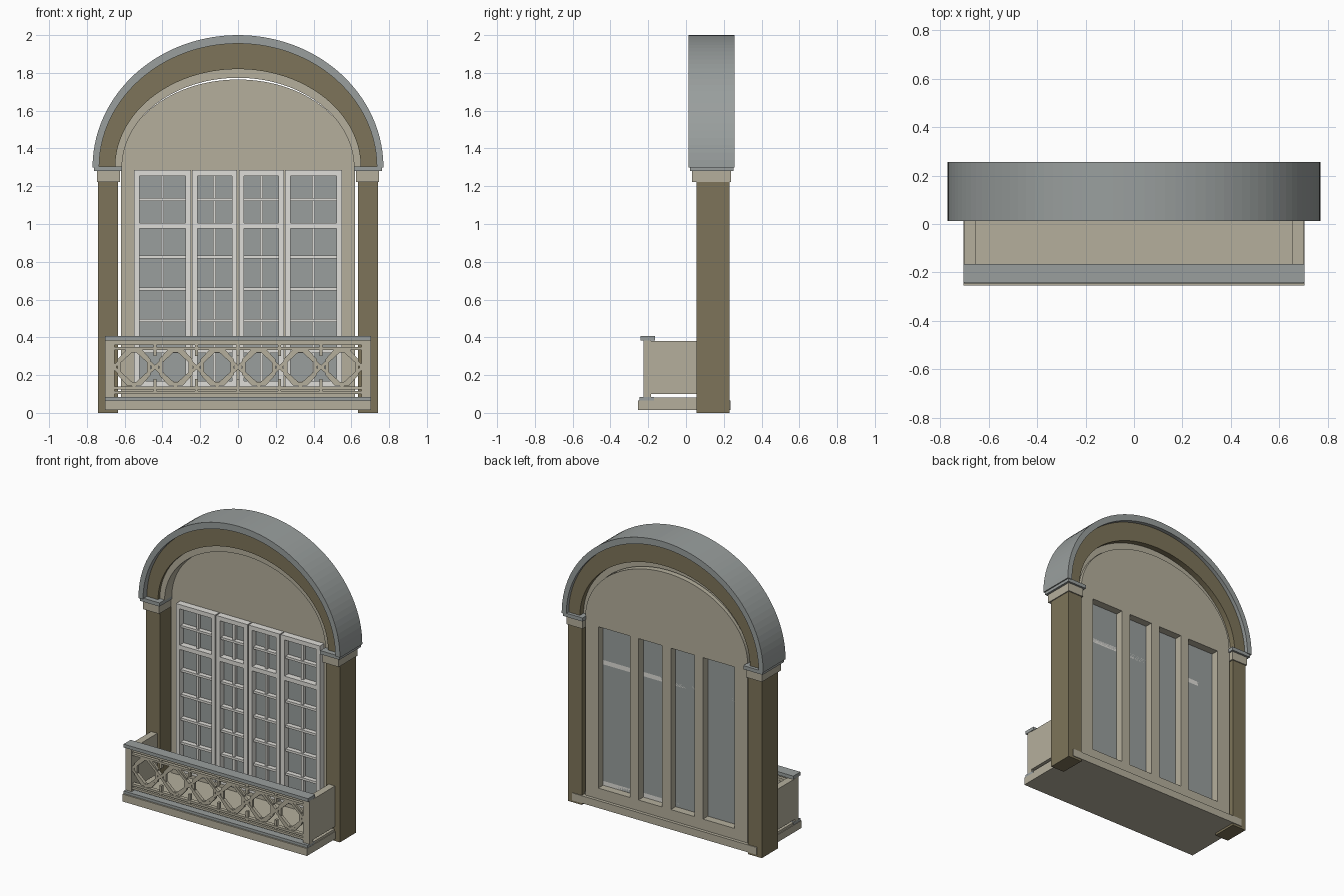
import bpy
import math

cube = bpy.data.objects.get("Cube")
if cube:
    bpy.data.objects.remove(cube, do_unlink=True)


def material(name, rgb):
    m = bpy.data.materials.new(name)
    m.use_nodes = True
    m.diffuse_color = (*rgb, 1)
    m.node_tree.nodes["Principled BSDF"].inputs["Base Color"].default_value = (*rgb, 1)
    return m


CREAM = material("cream stone", (0.46, 0.43, 0.335))
GREY = material("slate grey", (0.32, 0.345, 0.34))
BROWN = material("brown stone", (0.207, 0.175, 0.10))
WHITE = material("painted wood", (0.74, 0.73, 0.69))


def plate(name, loops, y0, y1, mat):
    """Extrude closed x-z outlines along y; inner outlines become holes."""
    cu = bpy.data.curves.new(name, "CURVE")
    cu.dimensions = "2D"
    cu.fill_mode = "BOTH"
    cu.extrude = (y1 - y0) / 2
    for loop in loops:
        sp = cu.splines.new("POLY")
        sp.points.add(len(loop) - 1)
        for p, (x, z) in zip(sp.points, loop):
            p.co = (x, z, 0, 1)
        sp.use_cyclic_u = True
    ob = bpy.data.objects.new(name, cu)
    bpy.context.collection.objects.link(ob)
    ob.rotation_euler.x = math.pi / 2
    ob.location.y = (y0 + y1) / 2
    bpy.ops.object.select_all(action="DESELECT")
    ob.select_set(True)
    bpy.context.view_layer.objects.active = ob
    bpy.ops.object.convert(target="MESH")
    bpy.ops.object.shade_flat()
    ob = bpy.context.object
    ob.data.materials.clear()
    ob.data.materials.append(mat)


def rect(x0, x1, z0, z1):
    return [(x0, z0), (x1, z0), (x1, z1), (x0, z1)]


def box(name, x0, x1, y0, y1, z0, z1, mat):
    plate(name, [rect(x0, x1, z0, z1)], y0, y1, mat)


SPRING = 1.30


def arc(a, b, n=56):
    return [(a * math.cos(math.pi * i / n), SPRING + b * math.sin(math.pi * i / n))
            for i in range(n + 1)]


def arch(name, outer, inner, y0, y1, mat):
    plate(name, [arc(*outer) + arc(*inner)[::-1]], y0, y1, mat)


# Arch mouldings, from the outside in
arch("arch_hood", (0.77, 0.70), (0.735, 0.655), 0.013, 0.257, GREY)
arch("arch_band", (0.735, 0.655), (0.65, 0.52), 0.055, 0.23, BROWN)
arch("arch_trim", (0.65, 0.52), (0.614, 0.474), 0.075, 0.19, CREAM)

# Pillars with two-step capitals
for side, s in (("right", -1), ("left", 1)):
    def span(a, b):
        return sorted((s * a, s * b))
    box(side + "_pillar", *span(0.635, 0.74), 0.055, 0.23, 0, 1.225, BROWN)
    box(side + "_capital", *span(0.625, 0.747), 0.032, 0.238, 1.222, 1.28, CREAM)
    box(side + "_capital_top", *span(0.614, 0.762), 0.02, 0.252, 1.28, 1.305, GREY)

# Windows: outer edges of each sash, narrow ones in the middle
WINDOWS = [(-0.55, -0.25), (-0.243, -0.004), (0.004, 0.243), (0.25, 0.55)]
EDGE = 0.029
BOTTOM, TOP = 0.13, 1.285

# Back wall with one opening per window
openings = [rect(a + EDGE, b - EDGE, BOTTOM + 0.01, TOP - 0.03) for a, b in WINDOWS]
wall = [(-0.62, 0.06), (0.62, 0.06)] + arc(0.62, 0.465)
plate("wall_panel", [wall] + openings, 0.155, 0.213, CREAM)

bars = [1.13, 0.825, 0.655, 0.49, 0.325]
for i, (a, b) in enumerate(WINDOWS):
    x0, x1, mid = a + EDGE, b - EDGE, (a + b) / 2
    frame = [rect(a, b, BOTTOM, TOP), rect(x0, x1, 1.005, TOP - 0.03),
             rect(x0, x1, BOTTOM + 0.04, 0.975)]
    plate(f"window_frame_{i}", frame, 0.108, 0.16, WHITE)
    box(f"window_glass_{i}", x0 - 0.005, x1 + 0.005, 0.152, 0.16, BOTTOM + 0.005, TOP - 0.02, GREY)
    box(f"window_mullion_{i}", mid - 0.008, mid + 0.008, 0.13, 0.155, BOTTOM + 0.03, TOP - 0.02, WHITE)
    for j, z in enumerate(bars):
        box(f"window_bar_{i}_{j}", x0, x1, 0.12, 0.155, z - 0.008, z + 0.008, WHITE)

# Balcony floor, nosing and side walls
box("floor_slab", -0.705, 0.705, -0.255, 0.235, 0.015, 0.066, CREAM)
box("floor_top", -0.70, 0.70, -0.225, 0.055, 0.065, 0.082, CREAM)
box("floor_nosing", -0.703, 0.703, -0.245, -0.17, 0.065, 0.084, GREY)
box("wall_sill", -0.635, 0.635, 0.055, 0.20, 0.06, 0.08, CREAM)
for side, s in (("right", -1), ("left", 1)):
    x0, x1 = sorted((s * 0.655, s * 0.703))
    box(side + "_balcony_side", x0, x1, -0.19, 0.055, 0.10, 0.38, CREAM)
    box(side + "_balcony_post", x0, x1, -0.225, -0.185, 0.08, 0.385, CREAM)
box("balcony_handrail", -0.705, 0.705, -0.242, -0.165, 0.383, 0.406, GREY)

# Balcony lattice rails
for i, (z0, z1) in enumerate([(0.36, 0.385), (0.334, 0.348), (0.124, 0.139), (0.10, 0.115)]):
    box(f"lattice_rail_{i}", -0.66, 0.66, -0.222, -0.195, z0, z1, CREAM)


def diamond(x, w, h, clip):
    """Diamond around the lattice's mid height with its points clipped."""
    z = 0.242
    pts = []
    for sx, sz in ((1, 1), (-1, 1), (-1, -1), (1, -1)):
        pair = [(x + sx * w, z + sz * h * clip), (x + sx * w * clip, z + sz * h)]
        pts += pair if sx == sz else pair[::-1]
    return pts


# Interlaced diamonds and octagons, six cells with short uprights between
CELL = 0.22
for i in range(6):
    x = (i - 2.5) * CELL
    plate(f"lattice_diamond_{i}", [diamond(x, 0.116, 0.104, 0.06), diamond(x, 0.092, 0.083, 0.06)],
          -0.220, -0.197, CREAM)
    plate(f"lattice_octagon_{i}", [diamond(x, 0.088, 0.098, 0.42), diamond(x, 0.069, 0.079, 0.42)],
          -0.217, -0.200, CREAM)
for i in range(5):
    x = (i - 2) * CELL
    for part, z0, z1 in (("top", 0.30, 0.365), ("bottom", 0.11, 0.18)):
        box(f"lattice_{part}_upright_{i}", x - 0.008, x + 0.008, -0.219, -0.198, z0, z1, CREAM)
